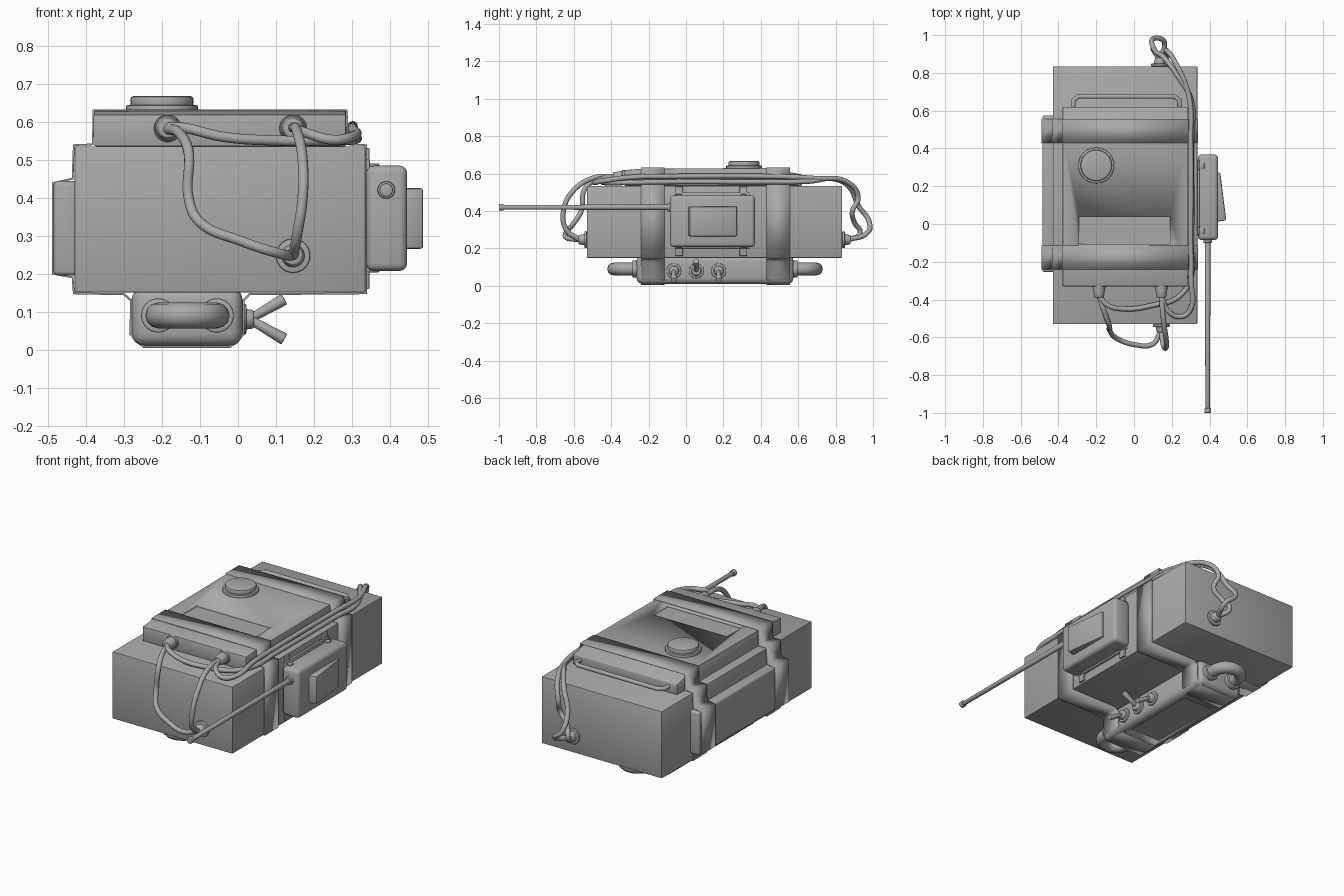
import bpy, bmesh, math
from mathutils import Vector

if "Cube" in bpy.data.objects:
    bpy.data.objects.remove(bpy.data.objects["Cube"])

grey = bpy.data.materials.new("plain_grey")
grey.use_nodes = True
grey.diffuse_color = (0.4, 0.4, 0.4, 1)
grey.node_tree.nodes["Principled BSDF"].inputs["Base Color"].default_value = (0.4, 0.4, 0.4, 1)


def finish(ob, smooth=True):
    ob.data.materials.append(grey)
    bpy.ops.object.select_all(action="DESELECT")
    ob.select_set(True)
    bpy.context.view_layer.objects.active = ob
    if smooth and ob.type == "MESH":
        bpy.ops.object.shade_smooth_by_angle(angle=math.radians(40))
    return ob


def from_bmesh(name, bm, smooth=True):
    me = bpy.data.meshes.new(name)
    bmesh.ops.recalc_face_normals(bm, faces=bm.faces)
    bm.to_mesh(me)
    bm.free()
    ob = bpy.data.objects.new(name, me)
    bpy.context.collection.objects.link(ob)
    return finish(ob, smooth)


def bevel(bm, width, segments):
    if width:
        bmesh.ops.bevel(bm, geom=bm.edges[:], offset=width, segments=segments,
                        profile=0.5, affect="EDGES")


def box(name, x, y, z, width=0.0, segments=2):
    bm = bmesh.new()
    bmesh.ops.create_cube(bm, size=1)
    for v in bm.verts:
        for i, (a, b) in enumerate((x, y, z)):
            v.co[i] = a if v.co[i] < 0 else b
    bevel(bm, width, segments)
    return from_bmesh(name, bm)


def prism(name, points, axis, a, b, width=0.0):
    """Extrude a closed profile along an axis (0 = x with y,z points; 2 = z with x,y points)."""
    place = {0: lambda p, t: (t, p[0], p[1]), 2: lambda p, t: (p[0], p[1], t)}[axis]
    bm = bmesh.new()
    face = bm.faces.new([bm.verts.new(place(p, a)) for p in points])
    out = bmesh.ops.extrude_face_region(bm, geom=[face])
    shift = Vector(place((0, 0), b - a))
    for v in out["geom"]:
        if isinstance(v, bmesh.types.BMVert):
            v.co += shift
    bmesh.ops.recalc_face_normals(bm, faces=bm.faces)
    bevel(bm, width, 2)
    return from_bmesh(name, bm)


def rod(name, start, end, r1, r2=None, soft=0.004, sides=32):
    start, end = Vector(start), Vector(end)
    bm = bmesh.new()
    bmesh.ops.create_cone(bm, cap_ends=True, segments=sides, radius1=r1,
                          radius2=r1 if r2 is None else r2, depth=(end - start).length)
    rims = [e for e in bm.edges if any(len(f.verts) > 4 for f in e.link_faces)]
    bmesh.ops.bevel(bm, geom=rims, offset=soft, segments=2, profile=0.5, affect="EDGES")
    ob = from_bmesh(name, bm)
    ob.rotation_mode = "QUATERNION"
    ob.rotation_quaternion = (end - start).to_track_quat("Z", "Y")
    ob.location = (start + end) / 2
    return ob


def tube(name, points, radius, smooth_path=True):
    cu = bpy.data.curves.new(name, "CURVE")
    cu.dimensions = "3D"
    cu.bevel_depth = radius
    cu.bevel_resolution = 4
    cu.use_fill_caps = True
    if smooth_path:
        sp = cu.splines.new("BEZIER")
        sp.bezier_points.add(len(points) - 1)
        for bp, p in zip(sp.bezier_points, points):
            bp.co = p
            bp.handle_left_type = bp.handle_right_type = "AUTO"
        sp.resolution_u = 8
    else:
        sp = cu.splines.new("POLY")
        sp.points.add(len(points) - 1)
        for sp_point, p in zip(sp.points, points):
            sp_point.co = (*p, 1)
    sp.use_smooth = True
    ob = bpy.data.objects.new(name, cu)
    bpy.context.collection.objects.link(ob)
    return finish(ob)


def recess(ob, x, y, z):
    cutter = box("recess_cutter", x, y, z)
    cutter.hide_render = True
    mod = ob.modifiers.new("recess", "BOOLEAN")
    mod.operation, mod.solver, mod.object = "DIFFERENCE", "EXACT", cutter
    bpy.context.view_layer.objects.active = ob
    bpy.ops.object.modifier_apply(modifier=mod.name)
    bpy.data.objects.remove(cutter)


# Main case, side pad
box("main_case", (-0.43, 0.335), (-0.53, 0.835), (0.15, 0.535), 0.004)
box("side_pad", (-0.485, -0.42), (-0.255, 0.575), (0.195, 0.443), 0.012, 3)

# Top unit with sloping ends, recessed label plate, knob and back handle
lid = prism("top_unit", [(-0.33, 0.535), (-0.33, 0.618), (-0.24, 0.626), (0.44, 0.63),
                         (0.62, 0.595), (0.62, 0.535)], 0, -0.378, 0.284, 0.004)
recess(lid, (-0.29, 0.19), (-0.105, 0.04), (0.615, 0.7))
rod("knob_base", (-0.2, 0.31, 0.62), (-0.2, 0.31, 0.643), 0.095)
rod("knob_cap", (-0.2, 0.31, 0.635), (-0.2, 0.31, 0.667), 0.083, soft=0.008)
tube("back_handle", [(-0.32, 0.6, 0.57), (-0.32, 0.655, 0.57), (-0.295, 0.675, 0.57),
                     (0.215, 0.675, 0.57), (0.24, 0.655, 0.57), (0.24, 0.6, 0.57)], 0.012, False)

# Straps wrapped around the whole stack
wrap = [(-0.38, 0.63), (0.286, 0.63), (0.29, 0.54), (0.337, 0.538), (0.337, 0.148),
        (0.03, 0.146), (0.014, 0.13), (0.014, 0.04), (-0.022, 0.007), (-0.248, 0.007),
        (-0.282, 0.04), (-0.282, 0.13), (-0.3, 0.146), (-0.432, 0.148), (-0.435, 0.19),
        (-0.487, 0.2), (-0.487, 0.438), (-0.435, 0.45), (-0.432, 0.538), (-0.382, 0.54)]
for label, y0, y1 in (("front_strap", -0.24, -0.115), ("back_strap", 0.43, 0.555)):
    bm = bmesh.new()
    rings = [[bm.verts.new((x, y, z)) for x, z in wrap] for y in (y0, y1)]
    for i in range(len(wrap)):
        j = (i + 1) % len(wrap)
        bm.faces.new((rings[0][i], rings[0][j], rings[1][j], rings[1][i]))
    strap = from_bmesh(label, bm)
    solid = strap.modifiers.new("thickness", "SOLIDIFY")
    solid.thickness, solid.offset = 0.006, 0

# Lower canister with recessed panel, end handles and toggles
canister = box("canister", (-0.28, 0.012), (-0.265, 0.575), (0.009, 0.165), 0.035, 4)
recess(canister, (-0.235, -0.035), (-0.07, 0.385), (-0.05, 0.016))
for label, y, s in (("front", -0.265, -1), ("back", 0.575, 1)):
    arc = [(-0.133 - 0.077 * math.cos(a), y + s * (0.045 + 0.077 * math.sin(a)), 0.09)
           for a in (math.pi * i / 16 for i in range(17))]
    path = [(-0.21, y - s * 0.01, 0.09)] + arc + [(-0.056, y - s * 0.01, 0.09)]
    tube(label + "_canister_handle", path, 0.034, False)
    for x in (-0.21, -0.056):
        rod(label + "_handle_collar", (x, y - s * 0.01, 0.09), (x, y + s * 0.022, 0.09), 0.045)
for y, tip in ((-0.065, 0.027), (0.055, 0.133), (0.175, 0.027)):
    rod("toggle_washer", (0.005, y, 0.08), (0.022, y, 0.08), 0.04)
    rod("toggle_nut", (0.015, y, 0.08), (0.042, y, 0.08), 0.028, 0.024)
    rod("toggle_lever", (0.03, y, 0.08), (0.122, y, tip), 0.011, 0.016)

# Radio unit with mounting bracket, wedge button and aerial
box("radio_mount", (0.33, 0.347), (-0.06, 0.34), (0.2, 0.5), 0.003)
for y in (-0.037, 0.307):
    box("radio_clip", (0.33, 0.346), (y - 0.02, y + 0.02), (0.16, 0.53), 0.003)
    box("radio_clip_hook", (0.34, 0.372), (y - 0.016, y + 0.016), (0.203, 0.49), 0.004)
box("radio_body", (0.338, 0.445), (-0.085, 0.368), (0.207, 0.484), 0.02, 3)
prism("radio_button", [(0.43, 0.01), (0.488, 0.02), (0.457, 0.272), (0.43, 0.272)],
      2, 0.265, 0.425, 0.008)
rod("aerial_base", (0.39, -0.07, 0.42), (0.39, -0.1, 0.42), 0.023)
rod("aerial", (0.39, -0.09, 0.42), (0.39, -0.99, 0.42), 0.015, 0.012, sides=16)
rod("aerial_tip", (0.39, -0.975, 0.42), (0.39, -1.0, 0.42), 0.018, sides=16)

# Cable sockets
for x in (-0.185, 0.145):
    rod("top_socket_collar", (x, -0.32, 0.582), (x, -0.342, 0.582), 0.036)
    rod("top_socket", (x, -0.33, 0.582), (x, -0.39, 0.582), 0.034, 0.025)
for label, x, y, s in (("front", 0.145, -0.53, -1), ("back", 0.135, 0.835, 1)):
    rod(label + "_port_collar", (x, y, 0.247), (x, y + s * 0.014, 0.247), 0.045)
    rod(label + "_port", (x, y, 0.247), (x, y + s * 0.045, 0.247), 0.033, 0.024)

# Cables: two loops at the front, two runs along the side to the back port
cables = {
    "left_front_cable": [(-0.185, -0.38, 0.58), (-0.155, -0.47, 0.57), (-0.13, -0.54, 0.52),
                         (-0.13, -0.56, 0.4), (-0.1, -0.6, 0.335), (0.01, -0.64, 0.285),
                         (0.1, -0.635, 0.255), (0.14, -0.57, 0.247)],
    "right_front_cable": [(0.145, -0.38, 0.585), (0.155, -0.5, 0.575), (0.17, -0.61, 0.5),
                          (0.17, -0.655, 0.4), (0.155, -0.64, 0.3), (0.145, -0.57, 0.247)],
    "lower_run_cable": [(-0.185, -0.38, 0.585), (-0.14, -0.43, 0.583), (-0.04, -0.45, 0.56),
                        (0.1, -0.43, 0.55), (0.23, -0.39, 0.55), (0.295, -0.3, 0.552),
                        (0.304, -0.1, 0.556), (0.304, 0.45, 0.556), (0.304, 0.65, 0.558),
                        (0.22, 0.8, 0.57), (0.16, 0.88, 0.52), (0.11, 0.92, 0.43),
                        (0.1, 0.98, 0.34), (0.16, 0.965, 0.28), (0.135, 0.87, 0.247)],
    "upper_run_cable": [(0.145, -0.38, 0.585), (0.18, -0.46, 0.57), (0.25, -0.49, 0.552),
                        (0.3, -0.45, 0.56), (0.302, -0.3, 0.58), (0.3, -0.1, 0.585),
                        (0.3, 0.45, 0.585), (0.29, 0.68, 0.575), (0.21, 0.87, 0.55),
                        (0.17, 0.92, 0.47), (0.18, 0.89, 0.4), (0.13, 0.9, 0.34),
                        (0.1, 0.93, 0.28), (0.135, 0.87, 0.247)],
}
for label, path in cables.items():
    tube(label, path, 0.0135)
